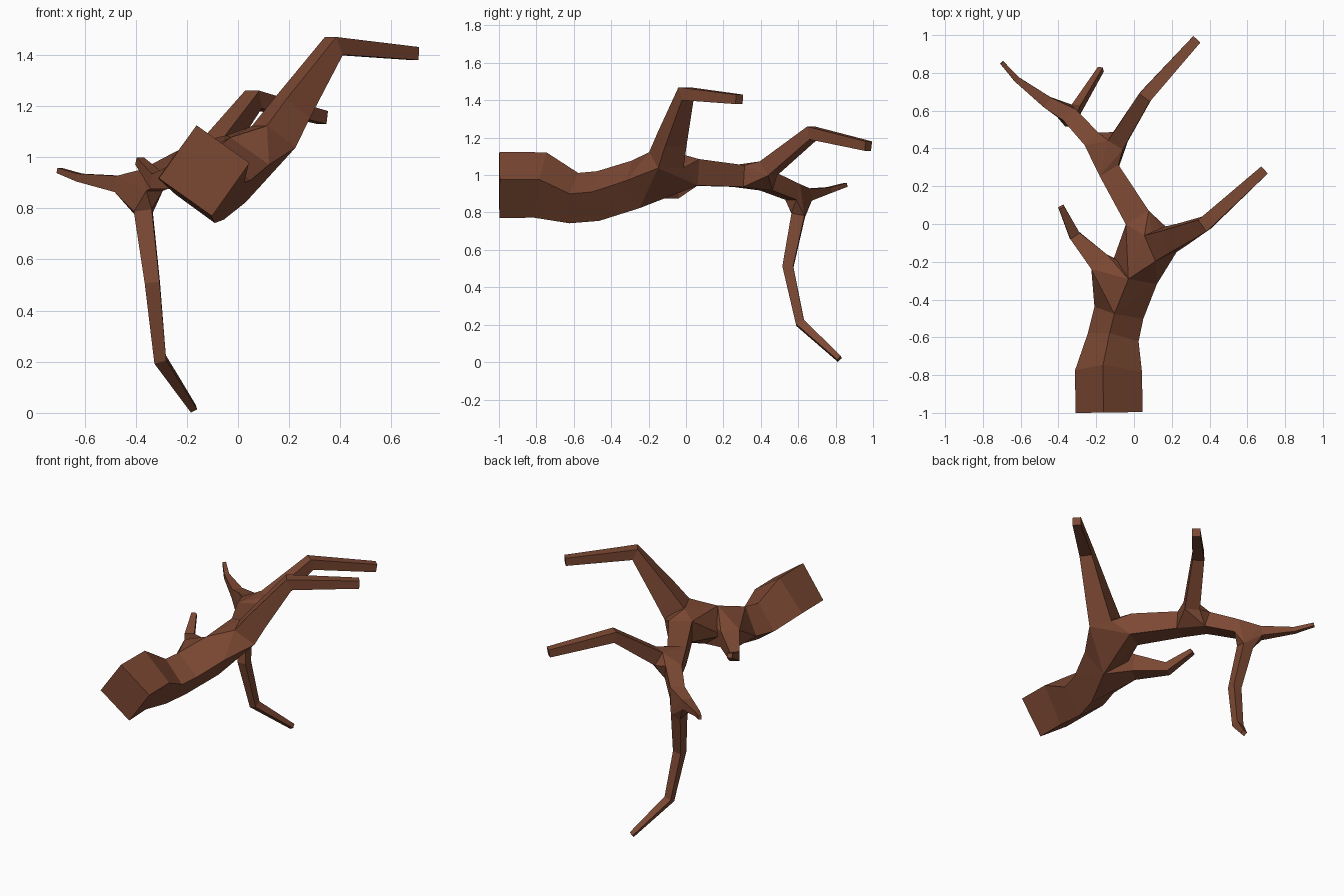
import bpy, bmesh
from math import radians, cos, sin
from mathutils import Vector

if "Cube" in bpy.data.objects:
    bpy.data.objects.remove(bpy.data.objects["Cube"])

bm = bmesh.new()
UP = (-0.17, 0, 1)


def centre(verts):
    return sum((v.co for v in verts), Vector()) / len(verts)


def face_away(faces, c):
    for f in faces:
        f.normal_update()
        if f.normal.dot(f.calc_center_median() - c) < 0:
            f.normal_flip()


def ring(c, tangent, r, roll, up):
    """Square section: four corners at distance r, around the tangent."""
    t = Vector(tangent).normalized()
    u = Vector(up)
    u = (u - t * u.dot(t)).normalized()
    w = t.cross(u)
    return [bm.verts.new(Vector(c) + r * (u * cos(a) + w * sin(a)))
            for a in (radians(roll + 90 * i) for i in range(4))]


def limb(points, roll=45, up=(0, 0, 1), caps=()):
    """Square tube through (x, y, z, half diagonal) points."""
    cs = [Vector(p[:3]) for p in points]
    n = len(cs)
    rings = []
    for i, p in enumerate(points):
        t = Vector()
        if i > 0:
            t += (cs[i] - cs[i - 1]).normalized()
        if i < n - 1:
            t += (cs[i + 1] - cs[i]).normalized()
        rings.append(ring(cs[i], t, p[3], roll, up))
    for a, b in zip(rings, rings[1:]):
        quads = [bm.faces.new((a[i], a[(i + 1) % 4], b[(i + 1) % 4], b[i]))
                 for i in range(4)]
        face_away(quads, centre(a + b))
    for k in caps:
        face_away([bm.faces.new(rings[k])], centre(rings[1 if k == 0 else -2]))
    return rings


def fork(*rings):
    """Convex joint between several limb ends, left open where limbs enter."""
    verts = [v for r in rings for v in r]
    res = bmesh.ops.convex_hull(bm, input=verts, use_existing_faces=False)
    faces = list({g for g in res["geom"] if isinstance(g, bmesh.types.BMFace)})
    inner = [f for f in faces if any(all(v in r for v in f.verts) for r in rings)]
    face_away([f for f in faces if f not in inner], centre(verts))
    if inner:
        bmesh.ops.delete(bm, geom=inner, context='FACES_ONLY')


# trunk
trunk = limb([(-.132, -.998, .947, .18), (-.135, -.78, .947, .18),
              (-.11, -.6, .877, .138), (-.08, -.47, .888, .135)],
             roll=0, up=UP, caps=(0,))
trunk_top = ring((0, -.27, .95), (.35, 1, .25), .132, 0, UP)

# left stub
stub = limb([(-.18, -.205, .93, .08), (-.315, -.06, .905, .042),
             (-.385, .09, .985, .022)], caps=(-1,))
fork(trunk[-1], trunk_top, stub[0])

# high right branch
right = limb([(.14, -.105, 1.08, .105), (.21, -.075, 1.19, .088),
              (.375, .0, 1.435, .054), (.69, .285, 1.405, .036)], caps=(-1,))

# rear main branch
rear = limb([(.02, .03, 1.015, .1), (-.13, .28, .995, .082)])
fork(trunk_top, right[0], rear[0])

# rear right branch and rear left branch
rear_right = limb([(-.085, .44, 1.035, .065), (.06, .675, 1.225, .05),
                   (.33, .975, 1.155, .036)], caps=(-1,))
rear_left = limb([(-.215, .44, .965, .07), (-.335, .57, .91, .062)])
fork(rear[-1], rear_right[0], rear_left[0])

# twig and hanging branch
twig = limb([(-.46, .645, .895, .045), (-.62, .765, .92, .022),
             (-.70, .855, .948, .015)], caps=(-1,))
hanging = limb([(-.37, .6, .785, .05), (-.335, .545, .51, .041),
                (-.305, .61, .21, .034), (-.175, .82, .017, .02)],
               up=(0, 1, .3), caps=(-1,))
fork(rear_left[-1], twig[0], hanging[0])

mesh = bpy.data.meshes.new("branch")
bm.to_mesh(mesh)
bm.free()
branch = bpy.data.objects.new("branch", mesh)
bpy.context.collection.objects.link(branch)

bark = bpy.data.materials.new("bark")
bark.diffuse_color = (0.2, 0.065, 0.033, 1)
bark.use_nodes = True
bark.node_tree.nodes["Principled BSDF"].inputs["Base Color"].default_value = bark.diffuse_color
mesh.materials.append(bark)
